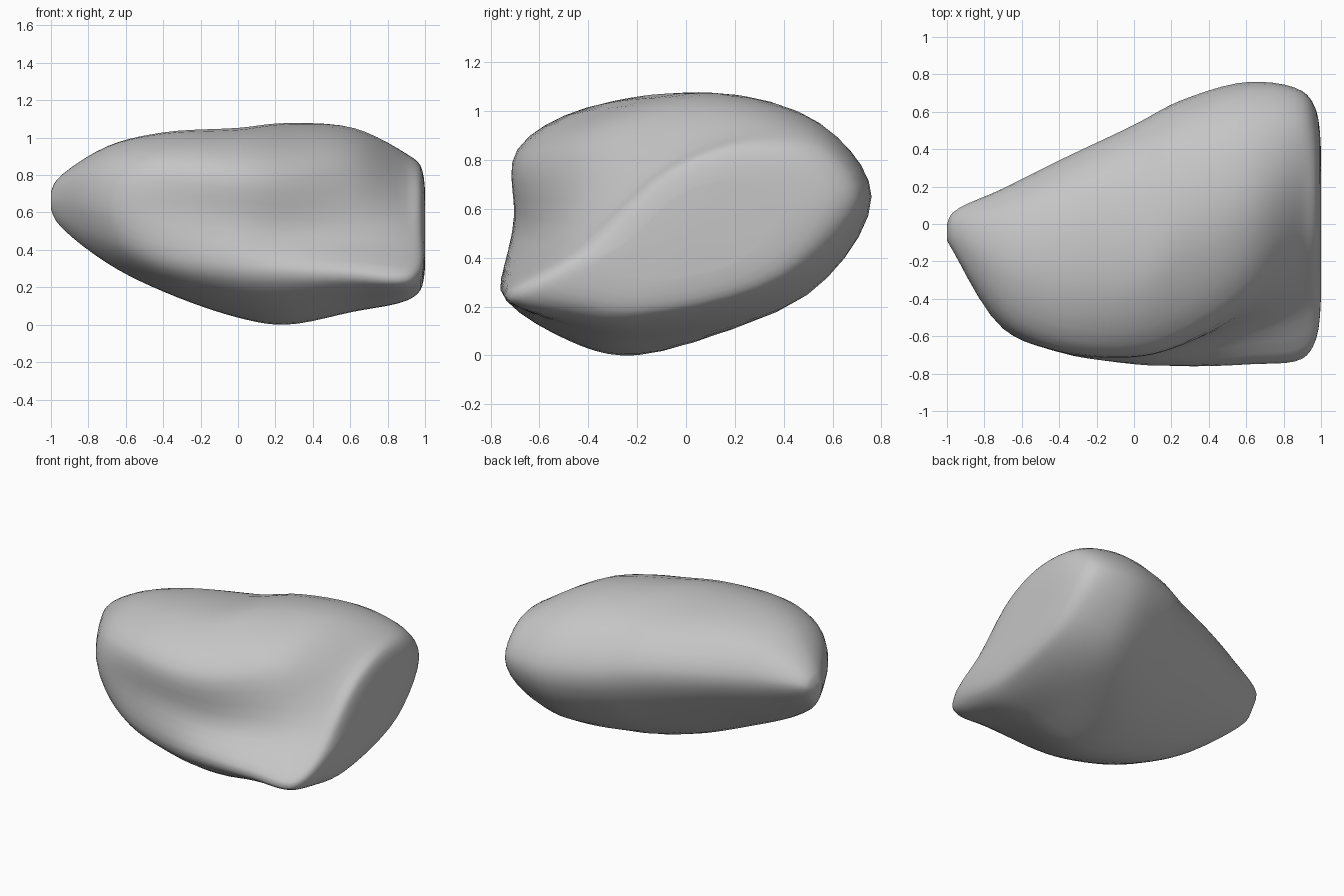
import bpy
import bmesh
from mathutils import Vector

cube = bpy.data.objects.get("Cube")
if cube:
    bpy.data.objects.remove(cube, do_unlink=True)

AROUND = 5   # subdivisions between neighbouring points of a section
ALONG = 5    # subdivisions between neighbouring sections


def spline(a, b, c, d, t):
    """Centripetal curve through b and c, free of overshoot."""
    k0, k1, k2 = (max((q - p).length, 1e-6) ** .5 for p, q in ((a, b), (b, c), (c, d)))
    m0 = (c - b) + k1 * ((b - a) / k0 - (c - a) / (k0 + k1))
    m1 = (c - b) + k1 * ((d - c) / k2 - (d - b) / (k1 + k2))
    ease = t * t * (3 - 2 * t)
    return b.lerp(c, ease) + m0 * t * (1 - t) ** 2 - m1 * t * t * (1 - t)


def section(x, bottom, low_front, *others):
    """Closed smooth cross-section at one x, from (y, z) landmarks.
    The others are mid front, front rim, top, back rim, back and low back."""
    bottom, low_front = Vector(bottom), Vector(low_front)
    belly = (bottom + low_front) / 2          # rounded underside of the front
    belly.y -= .28 * (low_front.y - bottom.y)
    pts = [Vector((x, y, z)) for y, z in (bottom, belly, low_front, *others)]
    n = len(pts)
    return [spline(pts[i - 1], pts[i], pts[(i + 1) % n], pts[(i + 2) % n], s / AROUND)
            for i in range(n) for s in range(AROUND)]


def shrunk(ring, x, factor):
    """Smaller copy of a section, used to round off an end."""
    mid = sum(ring, Vector()) / len(ring)
    out = [mid.lerp(p, factor) for p in ring]
    for p in out:
        p.x = x
    return out


# Cross-sections from the narrow tip to the broad end
rings = [
    section(-.97, (-.05, .55), (-.12, .6), (-.14, .67), (-.12, .74),
            (-.06, .77), (.02, .76), (.06, .71), (.01, .61)),
    section(-.7, (-.22, .33), (-.5, .46), (-.56, .63), (-.5, .83),
            (-.22, .95), (.08, .89), (.19, .72), (.03, .46)),
    section(-.4, (-.25, .18), (-.66, .33), (-.68, .6), (-.65, .86),
            (-.3, 1.02), (.17, .95), (.34, .72), (.12, .38)),
    section(0, (-.2, .04), (-.74, .27), (-.7, .55), (-.69, .83),
            (-.3, 1.04), (.34, .95), (.53, .7), (.25, .26)),
    section(.25, (-.2, 0), (-.76, .27), (-.65, .5), (-.62, .83),
            (-.1, 1.07), (.45, .97), (.66, .67), (.35, .22)),
    section(.62, (-.18, .07), (-.75, .26), (-.54, .48), (-.37, .87),
            (.1, 1.05), (.56, .94), (.76, .65), (.5, .25)),
    section(.9, (-.2, .13), (-.72, .24), (-.45, .45), (-.08, .79),
            (.26, .91), (.56, .86), (.71, .65), (.45, .31)),
]
tip = shrunk(rings[0], -1, .4)
shoulder = shrunk(rings[-1], .975, .85)
broad_end = shrunk(shoulder, 1, .6)
rings = [tip, *rings, shoulder, broad_end]

# Loft smoothly between the sections
last = len(rings) - 1
loft = []
for i in range(last):
    quad = [rings[min(max(i + k, 0), last)] for k in (-1, 0, 1, 2)]
    for s in range(ALONG):
        loft.append([spline(*p, s / ALONG) for p in zip(*quad)])
loft.append(rings[-1])

bm = bmesh.new()
rows = [[bm.verts.new(p) for p in ring] for ring in loft]
for r0, r1 in zip(rows, rows[1:]):
    for j in range(len(r0)):
        bm.faces.new((r0[j - 1], r0[j], r1[j], r1[j - 1]))
for row in (rows[0], rows[-1]):
    centre = bm.verts.new(sum((v.co for v in row), Vector()) / len(row))
    for j in range(len(row)):
        bm.faces.new((row[j - 1], row[j], centre))
bmesh.ops.recalc_face_normals(bm, faces=bm.faces)

# Seat on the ground
floor = min(v.co.z for v in bm.verts)
for v in bm.verts:
    v.co.z -= floor

mesh = bpy.data.meshes.new("boulder")
bm.to_mesh(mesh)
bm.free()
for face in mesh.polygons:
    face.use_smooth = True
boulder = bpy.data.objects.new("boulder", mesh)
bpy.context.collection.objects.link(boulder)

# Plain grey stone
stone = bpy.data.materials.new("stone_grey")
stone.use_nodes = True
colour = (.56, .56, .56, 1)
stone.diffuse_color = colour
stone.node_tree.nodes["Principled BSDF"].inputs["Base Color"].default_value = colour
mesh.materials.append(stone)
